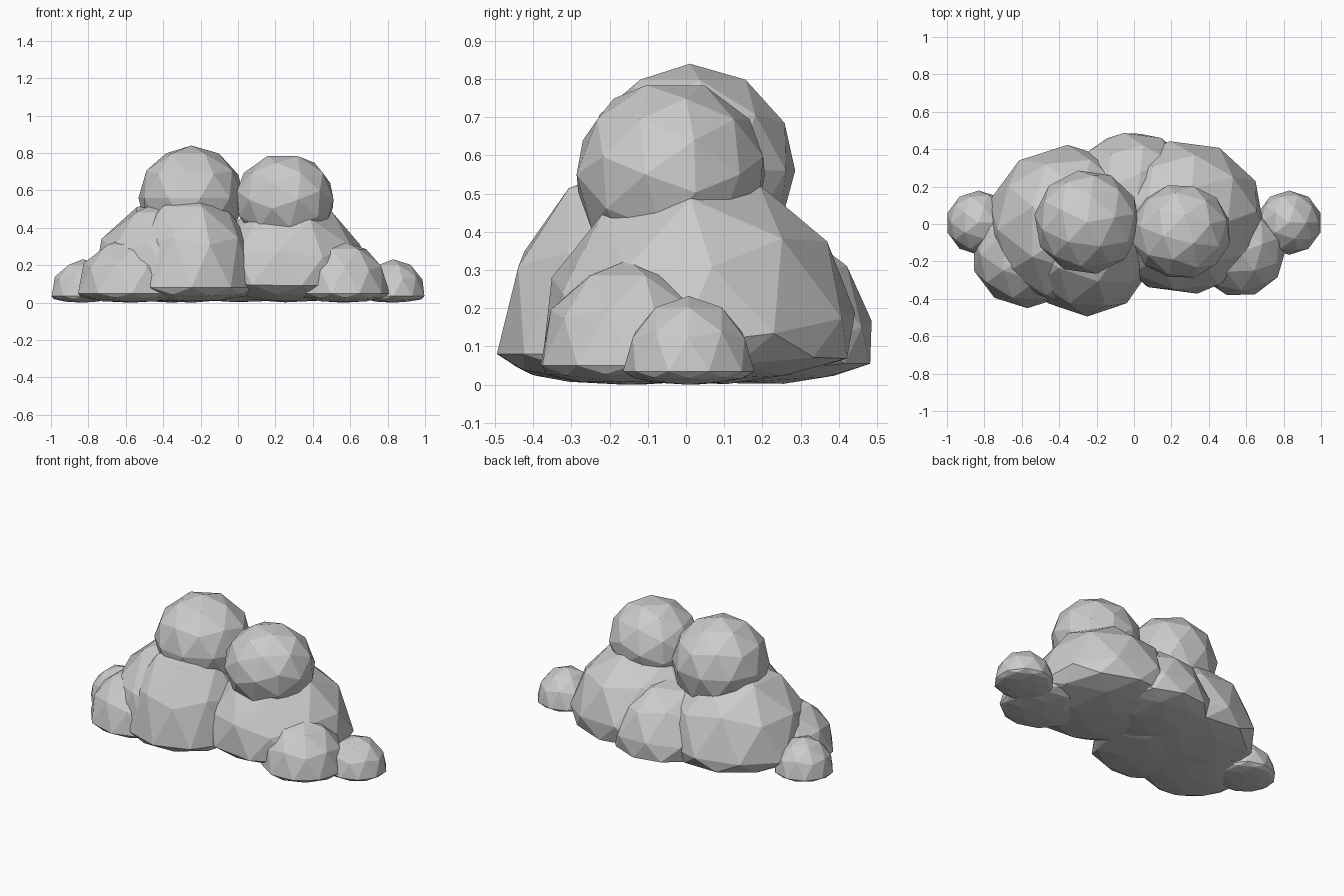
import bpy, bmesh, math
from mathutils import Euler

if "Cube" in bpy.data.objects:
    bpy.data.objects.remove(bpy.data.objects["Cube"])

# Single flat cloud colour
mat = bpy.data.materials.new("cloud_grey")
mat.diffuse_color = (0.6, 0.6, 0.6, 1)
mat.use_nodes = True
mat.node_tree.nodes["Principled BSDF"].inputs["Base Color"].default_value = mat.diffuse_color


def puff(name, centre, radii, tilt_x=0, tilt_y=0, turn=0, base=None):
    """Low-poly ball; when base is given the lower half is squashed to that depth."""
    bm = bmesh.new()
    bmesh.ops.create_icosphere(bm, subdivisions=2, radius=1)
    rot = Euler([math.radians(a) for a in (tilt_x, tilt_y, turn)]).to_matrix()
    for v in bm.verts:
        p = rot @ v.co
        z = p.z * (base if base is not None and p.z < 0 else radii[2])
        v.co = (p.x * radii[0] + centre[0], p.y * radii[1] + centre[1], z + centre[2])
    me = bpy.data.meshes.new(name)
    bm.to_mesh(me)
    bm.free()
    me.materials.append(mat)
    ob = bpy.data.objects.new(name, me)
    bpy.context.collection.objects.link(ob)
    return ob


# Upper round puffs
puff("upper_left_puff", (-0.25, 0.01, 0.56), (0.285, 0.28, 0.28), turn=10)
puff("upper_right_puff", (0.25, -0.04, 0.55), (0.27, 0.255, 0.25), tilt_y=37.4, turn=15)

# Wide flat-bottomed body puffs
puff("body_left_puff", (-0.355, -0.01, 0.09), (0.44, 0.435, 0.48), tilt_x=5, base=0.09)
puff("body_front_puff", (-0.25, -0.12, 0.08), (0.36, 0.375, 0.51), base=0.08)
puff("body_right_puff", (0.265, 0.035, 0.11), (0.435, 0.42, 0.45), tilt_x=10, turn=10, base=0.11)
puff("body_back_puff", (0.0, 0.18, 0.08), (0.33, 0.32, 0.36), tilt_x=14, turn=10, base=0.08)

# Front corner puffs
puff("front_left_puff", (-0.57, -0.16, 0.05), (0.30, 0.29, 0.305), base=0.05)
puff("front_right_puff", (0.565, -0.15, 0.05), (0.245, 0.24, 0.277), turn=20, base=0.05)

# Small end puffs
for side, name in ((-1, "left"), (1, "right")):
    puff("end_%s_puff" % name, (side * 0.83, 0.007, 0.035), (0.175, 0.172, 0.197), base=0.035)
